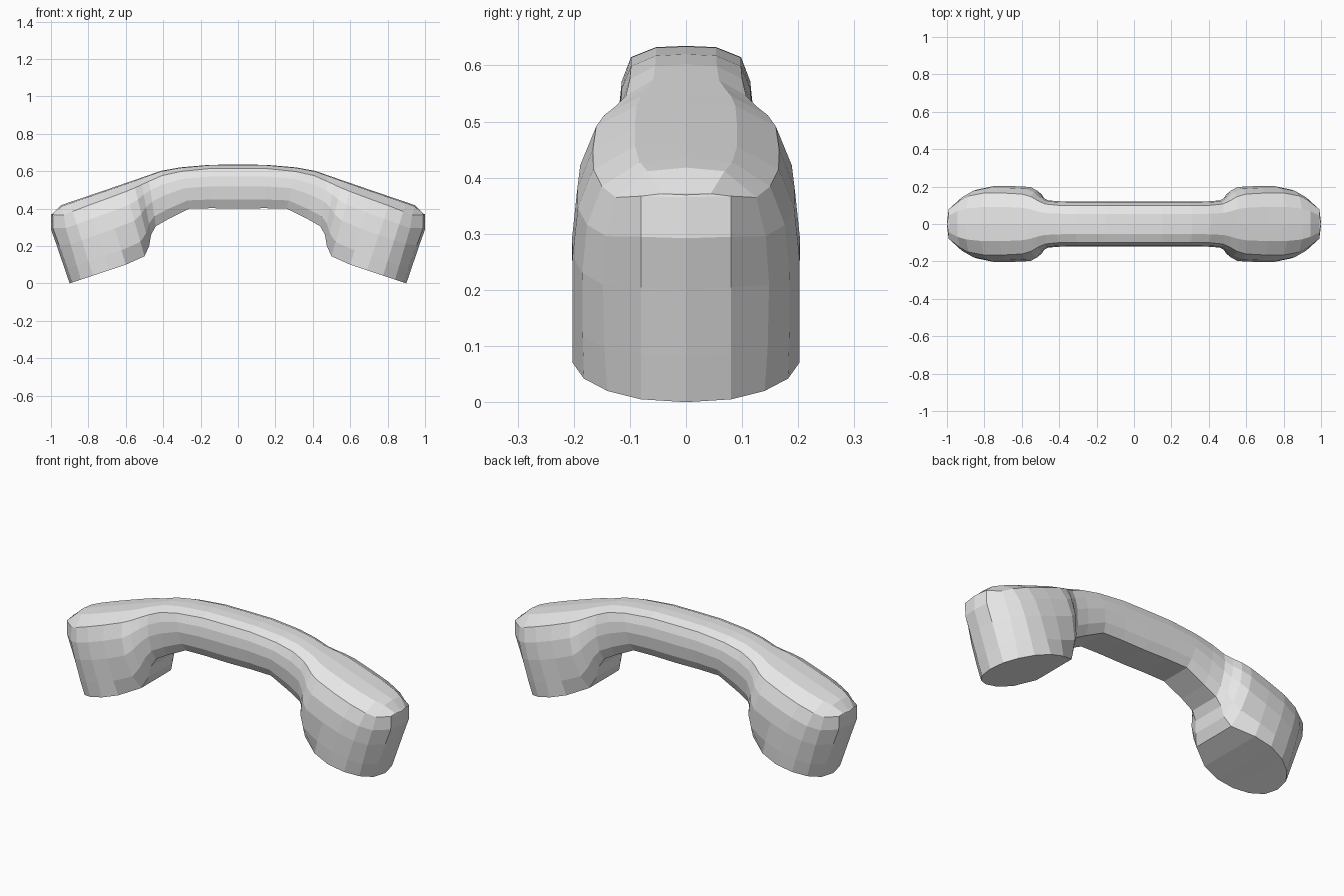
import bpy, bmesh

# Stations along one half of the handset, from the middle of the grip to the tip of a cup:
# bottom x, bottom z, top x, top z, bottom / middle / crease half-width, crease drop, end bulge
STATIONS = [
    (0.00, 0.400, 0.00, 0.635, .085, .120, .098, .020, 0),
    (0.14, 0.402, 0.15, 0.634, .085, .120, .098, .020, 0),
    (0.26, 0.400, 0.31, 0.620, .085, .120, .098, .022, 0),
    (0.37, 0.345, 0.41, 0.602, .085, .121, .100, .026, 0),
    (0.44, 0.305, 0.48, 0.578, .088, .126, .107, .032, 0),
    (0.465, 0.26, 0.52, 0.564, .095, .145, .124, .036, 0),
    (0.475, 0.20, 0.56, 0.550, .105, .178, .146, .040, 0),
    (0.50, 0.145, 0.61, 0.533, .130, .198, .160, .043, 0),
    (0.60, 0.100, 0.72, 0.495, .188, .203, .166, .046, 0),
    (0.69, 0.070, 0.82, 0.461, .202, .202, .165, .048, 0),
    (0.775, 0.042, 0.90, 0.434, .182, .185, .150, .052, 0),
    (0.84, 0.020, 0.945, 0.418, .140, .148, .125, .055, .008),
    (0.885, 0.005, 0.992, 0.372, .080, .080, .080, .005, .020),
    (0.90, 0.000, 1.00, 0.370, 0, 0, 0, .005, .022),
]


def mix(a, b, t):
    return a + (b - a) * t


def half_ring(bx, bz, tx, tz, wb, wm, wc, drop, bulge):
    """Half cross-section from the top centre down to the bottom centre."""
    length = ((tx - bx) ** 2 + (tz - bz) ** 2) ** 0.5
    d = drop / length
    rest = 1 - d
    # fraction down from the top, half-width, share of the outward bulge
    shape = [
        (0, 0, 0), (d * .12, wc * .55, 0), (d, wc, 0),
        (d + rest * .20, mix(wc, wm, .75), 1),
        (d + rest * .45, wm, .65),
        (d + rest * .78, mix(wb, wm, .7), .27),
        (1, wb, 0), (1, 0, 0),
    ]
    return [(mix(tx, bx, t) + bulge * b, w, mix(tz, bz, t)) for t, w, b in shape]


# Quarter of the handset, lofted through the stations
bm = bmesh.new()
rings = [[bm.verts.new(p) for p in half_ring(*s)] for s in STATIONS]
for a, b in zip(rings, rings[1:]):
    for j in range(len(a) - 1):
        bm.faces.new((a[j], b[j], b[j + 1], a[j + 1]))
bmesh.ops.remove_doubles(bm, verts=bm.verts[:], dist=1e-4)

mesh = bpy.data.meshes.new("handset")
bm.to_mesh(mesh)
bm.free()
handset = bpy.data.objects.new("handset", mesh)
bpy.context.collection.objects.link(handset)

# Mirror left-right and front-back
mirror = handset.modifiers.new("mirror", "MIRROR")
mirror.use_axis = (True, True, False)
mirror.merge_threshold = 0.0005

# Plain grey shell
grey = bpy.data.materials.new("light grey plastic")
grey.diffuse_color = (0.8, 0.8, 0.8, 1)
mesh.materials.append(grey)
